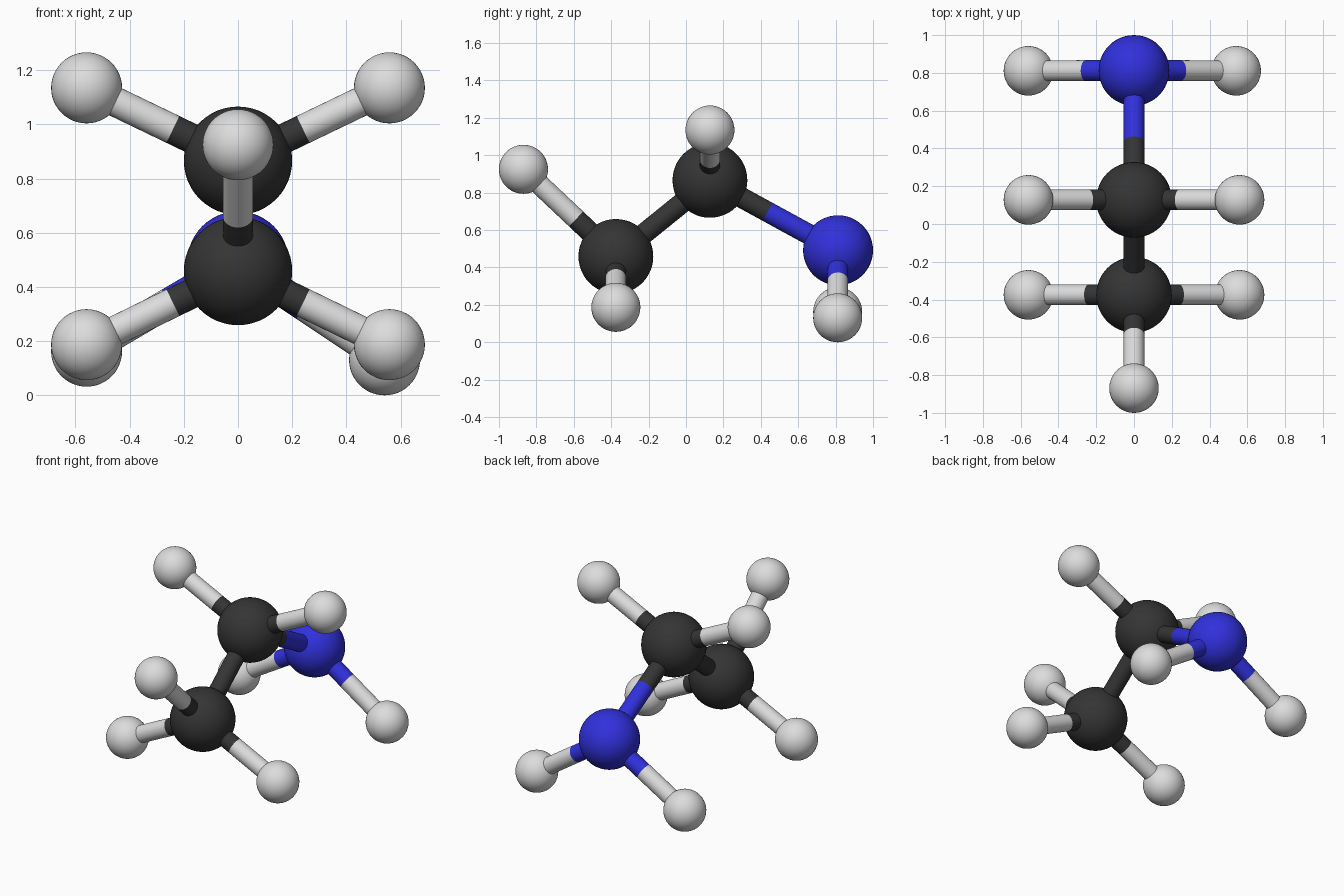
import bpy
from mathutils import Vector

if "Cube" in bpy.data.objects:
    bpy.data.objects.remove(bpy.data.objects["Cube"])


def material(name, rgb):
    m = bpy.data.materials.new(name)
    m.diffuse_color = (*rgb, 1.0)
    m.use_nodes = True
    m.node_tree.nodes["Principled BSDF"].inputs["Base Color"].default_value = m.diffuse_color
    return m


DARK = material("charcoal", (0.035, 0.035, 0.035))
BLUE = material("blue", (0.03, 0.03, 0.72))
PALE = material("light_grey", (0.72, 0.72, 0.72))

KINDS = {"carbon": (0.2, DARK), "nitrogen": (0.187, BLUE), "hydrogen": (0.131, PALE)}
BOND_RADIUS = 0.055


def finish(name, mat):
    ob = bpy.context.object
    ob.name = name
    ob.data.materials.append(mat)
    bpy.ops.object.shade_smooth_by_angle()
    return ob


def atom(kind, name, pos):
    radius, mat = KINDS[kind]
    bpy.ops.mesh.primitive_uv_sphere_add(segments=48, ring_count=24, radius=radius, location=pos)
    finish(name, mat)
    return name, Vector(pos), mat


def half_bond(name, a, b, mat):
    d = b - a
    bpy.ops.mesh.primitive_cylinder_add(vertices=32, radius=BOND_RADIUS, depth=d.length,
                                        end_fill_type='NOTHING', location=(a + b) / 2,
                                        rotation=d.to_track_quat('Z', 'Y').to_euler())
    finish(name, mat)


def bond(a, b, split):
    # two-coloured rod, the colour changes at the split fraction
    mid = a[1].lerp(b[1], split)
    half_bond(f"bond_{a[0]}_to_{b[0]}_inner", a[1], mid, a[2])
    half_bond(f"bond_{a[0]}_to_{b[0]}_outer", mid, b[1], b[2])


# Backbone balls
front = atom("carbon", "front_carbon", (0, -0.375, 0.459))
middle = atom("carbon", "middle_carbon", (0, 0.128, 0.866))
back = atom("nitrogen", "back_nitrogen", (0, 0.813, 0.492))

# Backbone rods
bond(front, middle, 0.5)
bond(middle, back, 0.45)

# Small outer balls with their rods
for parent, name, pos, split in (
    (front, "front_tip", (0, -0.869, 0.925), 0.43),
    (front, "front_left", (-0.559, -0.375, 0.187), 0.43),
    (front, "front_right", (0.559, -0.375, 0.187), 0.43),
    (middle, "middle_left", (-0.559, 0.128, 1.135), 0.43),
    (middle, "middle_right", (0.559, 0.128, 1.135), 0.43),
    (back, "back_left", (-0.559, 0.811, 0.163), 0.455),
    (back, "back_right", (0.541, 0.811, 0.131), 0.455),
):
    bond(parent, atom("hydrogen", name + "_hydrogen", pos), split)
